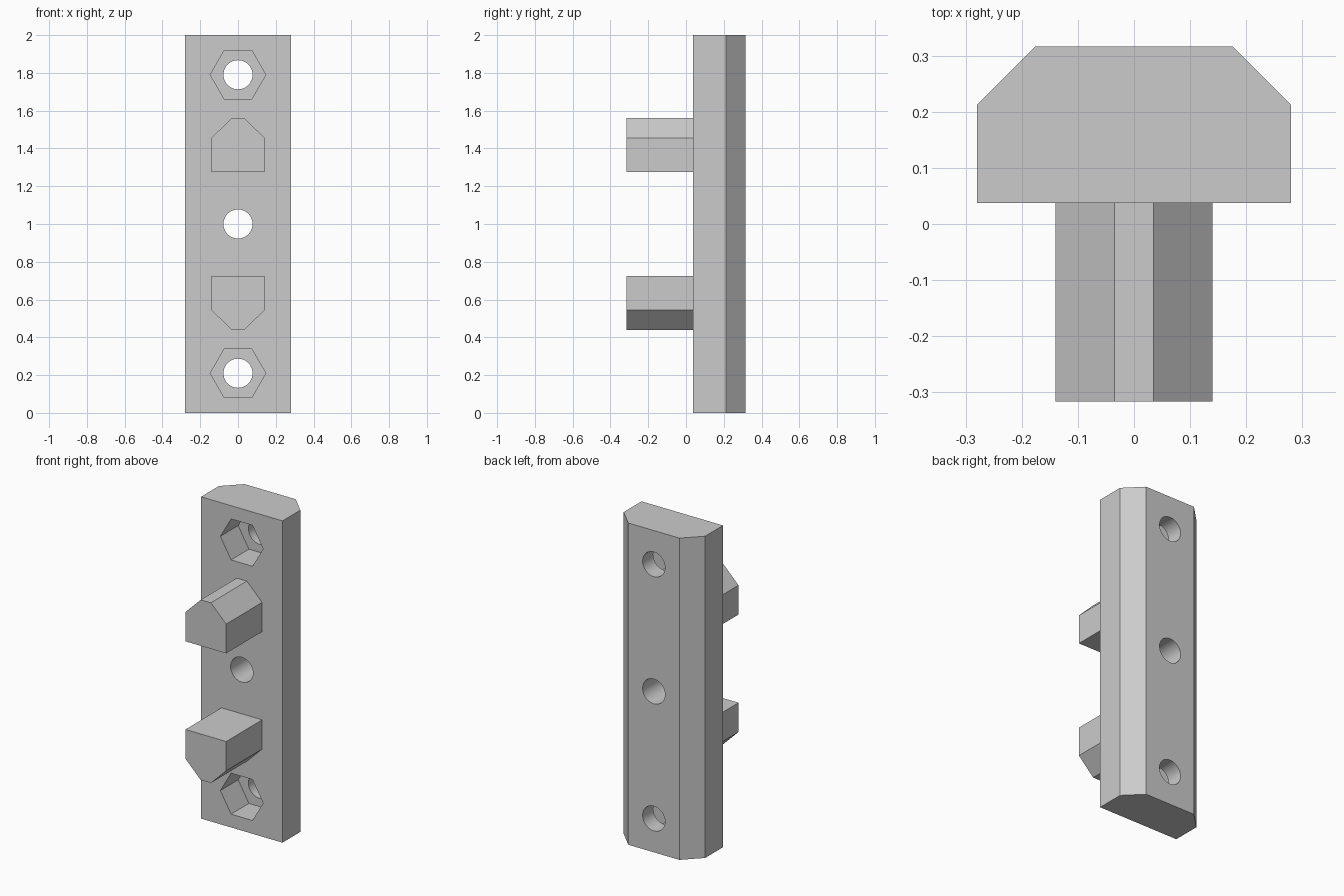
import bpy, bmesh, math
from mathutils import Vector

cube = bpy.data.objects.get("Cube")
if cube:
    bpy.data.objects.remove(cube, do_unlink=True)

# Single grey material
grey = bpy.data.materials.new("plain grey")
grey.use_nodes = True
colour = (0.6, 0.6, 0.6, 1)
grey.diffuse_color = colour
grey.node_tree.nodes["Principled BSDF"].inputs["Base Color"].default_value = colour

FRONT, BACK, PEG_TIP = 0.037, 0.316, -0.316
RECESS_FLOOR = FRONT + 0.175


def prism(name, profile, direction):
    """Extrude a closed profile of 3D points along a direction."""
    bm = bmesh.new()
    face = bm.faces.new([bm.verts.new(p) for p in profile])
    moved = bmesh.ops.extrude_face_region(bm, geom=[face])["geom"]
    verts = [v for v in moved if isinstance(v, bmesh.types.BMVert)]
    bmesh.ops.translate(bm, verts=verts, vec=Vector(direction))
    bmesh.ops.recalc_face_normals(bm, faces=bm.faces)
    mesh = bpy.data.meshes.new(name)
    bm.to_mesh(mesh)
    bm.free()
    mesh.materials.append(grey)
    obj = bpy.data.objects.new(name, mesh)
    bpy.context.collection.objects.link(obj)
    return obj


def cut(target, sides, radius, z, y0, y1):
    """Cut a round or polygonal hole along y."""
    angles = [2 * math.pi * i / sides for i in range(sides)]
    ring = [(radius * math.cos(a), y0, z + radius * math.sin(a)) for a in angles]
    cutter = prism("hole_cutter", ring, (0, y1 - y0, 0))
    cutter.hide_render = True
    mod = target.modifiers.new("hole", "BOOLEAN")
    mod.operation, mod.solver, mod.object = "DIFFERENCE", "EXACT", cutter
    bpy.context.view_layer.objects.active = target
    bpy.ops.object.modifier_apply(modifier=mod.name)
    bpy.data.objects.remove(cutter, do_unlink=True)


# Back plate with chamfered rear edges
half = [(0.28, FRONT), (0.28, 0.212), (0.176, BACK)]
outline = half + [(-x, y) for x, y in reversed(half)]
plate = prism("back_plate", [(x, y, 0) for x, y in outline], (0, 0, 2))

# Screw holes, with hexagonal nut recesses at both ends
for z in (0.21, 1.0, 1.79):
    cut(plate, 48, 0.077, z, FRONT - 0.1, BACK + 0.1)
for z in (0.21, 1.79):
    cut(plate, 6, 0.147, z, FRONT - 0.1, RECESS_FLOOR)

# Pegs with chamfered outer corners, mirrored about mid height
side = [(0.14, 0.274), (0.14, 0.456), (0.035, 0.56)]
peg_outline = side + [(-x, z) for x, z in reversed(side)]
for name, sign in (("upper_peg", 1), ("lower_peg", -1)):
    points = [(x, PEG_TIP, 1 + sign * z) for x, z in peg_outline]
    prism(name, points, (0, FRONT - PEG_TIP + 0.01, 0))

# Smooth hole walls, sharp edges kept
bpy.ops.object.select_all(action="DESELECT")
plate.select_set(True)
bpy.context.view_layer.objects.active = plate
bpy.ops.object.shade_smooth_by_angle(angle=math.radians(30))
